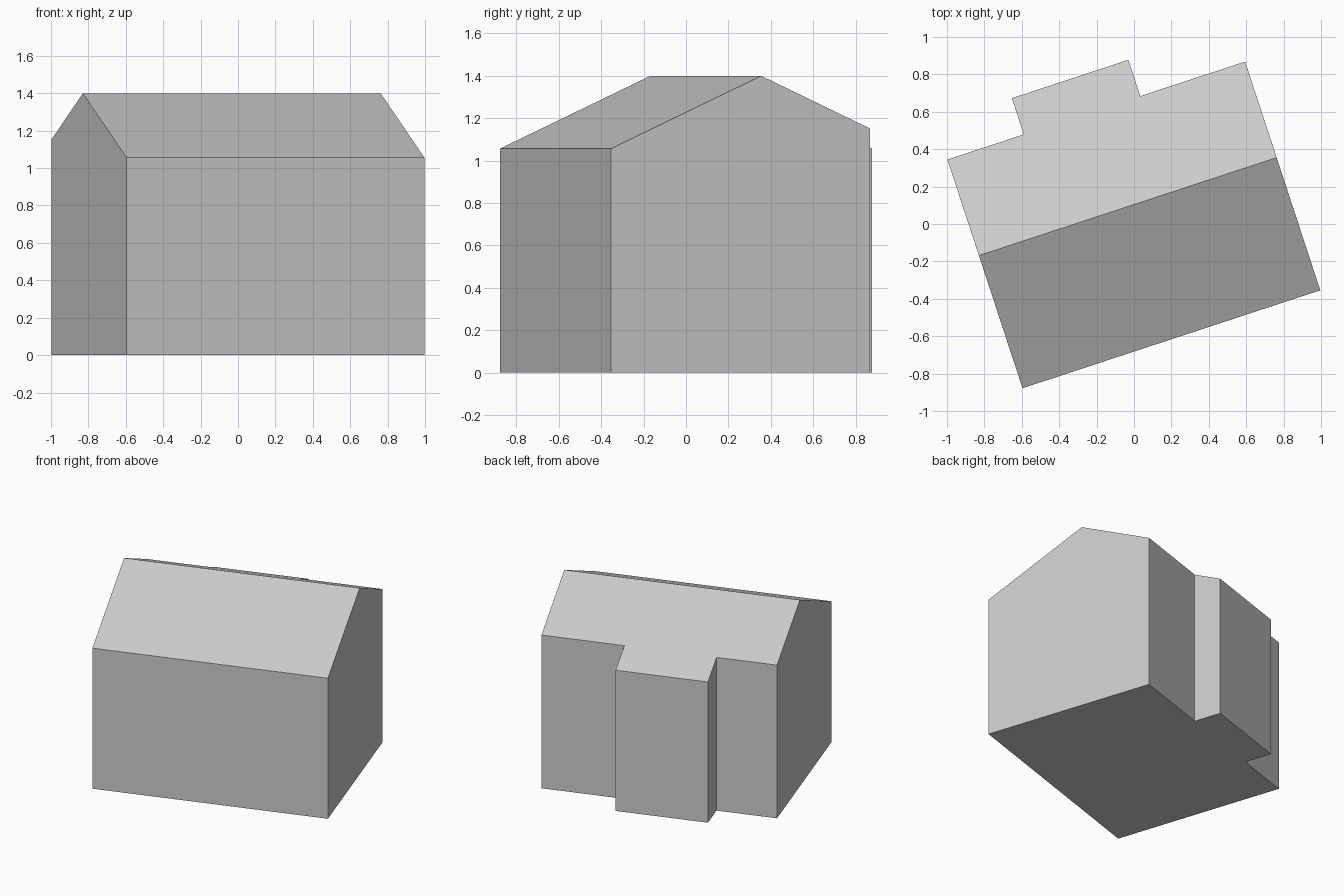
import bpy
import bmesh
from math import radians
from mathutils import Matrix, Vector

cube = bpy.data.objects.get("Cube")
if cube:
    bpy.data.objects.remove(cube)

# Building dimensions, measured along its own turned axes
LENGTH, DEPTH = 1.676, 1.287
BAY_START, BAY_END, BAY_DEPTH = 0.43, 1.086, 1.491
RIDGE_AT, RIDGE_HEIGHT, SLOPE = 0.747, 1.4, 0.46

grey = bpy.data.materials.new("light grey")
grey.use_nodes = True
colour = (0.6, 0.6, 0.6, 1)
grey.diffuse_color = colour
grey.node_tree.nodes["Principled BSDF"].inputs["Base Color"].default_value = colour

bm = bmesh.new()


def roof_point(u, v):
    return bm.verts.new((u, v, RIDGE_HEIGHT - SLOPE * abs(v - RIDGE_AT)))


# Footprint with a shallow bay on the back wall
plan = [(0, 0), (LENGTH, 0), (LENGTH, DEPTH), (BAY_END, DEPTH),
        (BAY_END, BAY_DEPTH), (BAY_START, BAY_DEPTH), (BAY_START, DEPTH), (0, DEPTH)]
base = [bm.verts.new((u, v, 0)) for u, v in plan]
eaves = [roof_point(u, v) for u, v in plan]
ridge_left, ridge_right = roof_point(0, RIDGE_AT), roof_point(LENGTH, RIDGE_AT)

# Floor and walls, the two end walls rising to a gable
bm.faces.new(base[::-1])
gables = {1: [ridge_right], len(plan) - 1: [ridge_left]}
for i in range(len(plan)):
    j = (i + 1) % len(plan)
    bm.faces.new([base[i], base[j], eaves[j]] + gables.get(i, []) + [eaves[i]])

# Front and back roof slopes
bm.faces.new([eaves[0], eaves[1], ridge_right, ridge_left])
bm.faces.new([ridge_left, ridge_right] + eaves[2:])

# Turn the building on its plot
bm.transform(Matrix.Translation(Vector((-0.596, -0.878, 0)))
             @ Matrix.Rotation(radians(18.2), 4, "Z"))
bmesh.ops.recalc_face_normals(bm, faces=bm.faces)

mesh = bpy.data.meshes.new("gabled_building")
bm.to_mesh(mesh)
bm.free()
mesh.materials.append(grey)
bpy.context.collection.objects.link(bpy.data.objects.new("gabled_building", mesh))
